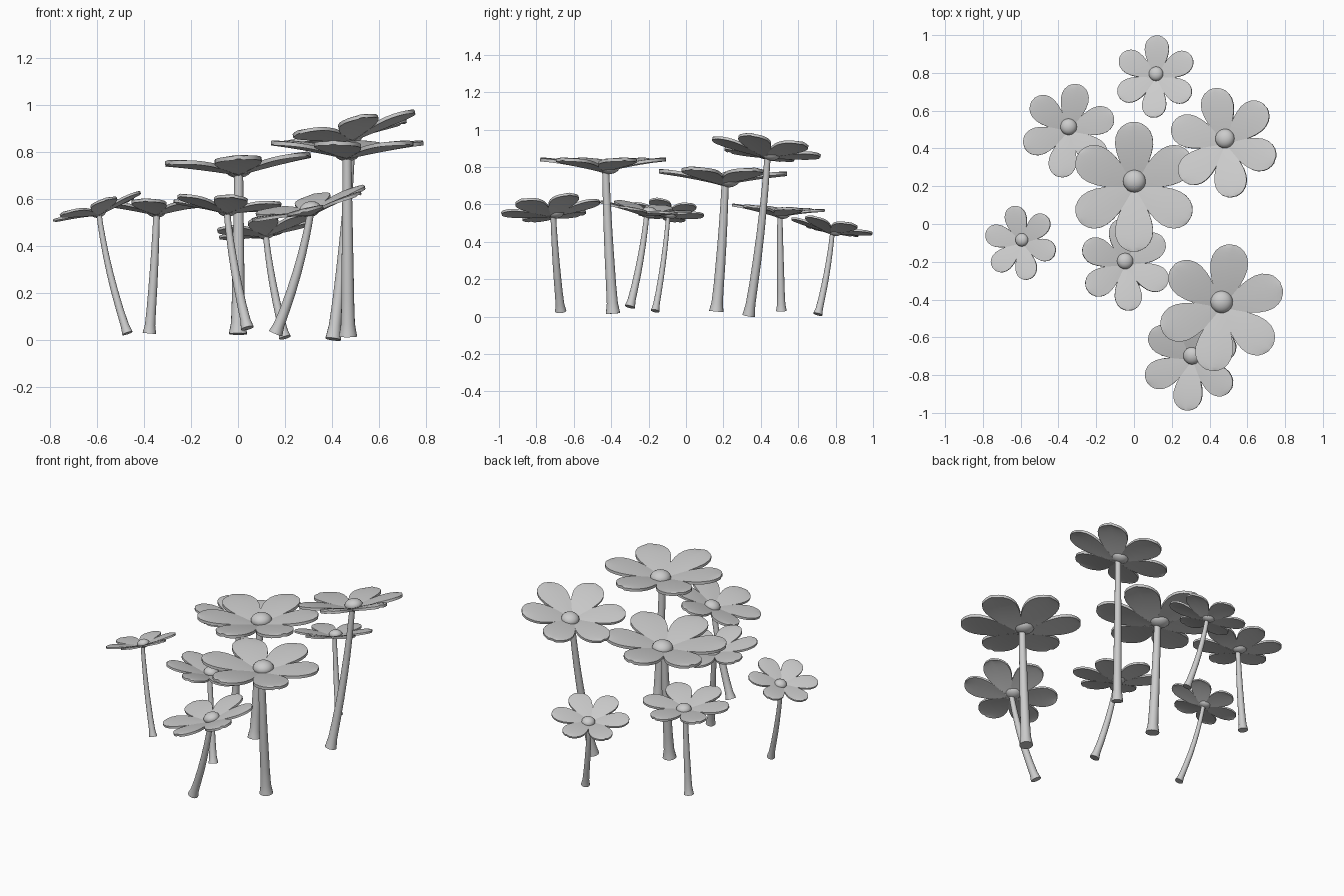
import bpy, bmesh, math
from mathutils import Vector, Matrix

if "Cube" in bpy.data.objects:
    bpy.data.objects.remove(bpy.data.objects["Cube"])

# disc centre x, y, throat z, radius, petal angle, slope x, slope y, stem base x, y, z
FLOWERS = [
    (0.113, 0.78, 0.44, 0.22, 88, 0.16, -0.19, 0.20, 0.705, 0.012),
    (-0.346, 0.494, 0.53, 0.25, 79, 0.00, -0.06, -0.377, 0.51, 0.03),
    (0.475, 0.43, 0.845, 0.295, 101, 0.21, -0.13, 0.405, 0.335, 0.005),
    (0.00, 0.197, 0.70, 0.342, 90, 0.06, -0.02, 0.00, 0.162, 0.027),
    (-0.60, -0.10, 0.53, 0.20, 103, 0.30, -0.10, -0.47, -0.165, 0.03),
    (-0.045, -0.215, 0.535, 0.245, 95, -0.07, -0.12, 0.04, -0.30, 0.052),
    (0.464, -0.443, 0.77, 0.338, 80, 0.00, 0.00, 0.468, -0.39, 0.016),
    (0.30, -0.724, 0.53, 0.265, 84, 0.26, 0.10, 0.16, -0.67, 0.03),
]
# petal outline: distance along, half width
PETAL = [(0, .03), (.12, .075), (.25, .15), (.4, .228), (.53, .272), (.66, .295),
         (.77, .286), (.86, .25), (.93, .195), (.975, .125), (1.0, .06)]


def make(name, bm, angle=40):
    bmesh.ops.recalc_face_normals(bm, faces=bm.faces)
    me = bpy.data.meshes.new(name)
    bm.to_mesh(me)
    bm.free()
    ob = bpy.data.objects.new(name, me)
    bpy.context.collection.objects.link(ob)
    bpy.ops.object.select_all(action='DESELECT')
    ob.select_set(True)
    bpy.context.view_layer.objects.active = ob
    bpy.ops.object.shade_smooth_by_angle(angle=math.radians(angle))
    return ob


def petals(name, mat, R, angle):
    # six cupped petals, each a closed thin slab
    bm = bmesh.new()
    cols = (-1, -.5, 0, .5, 1)
    th = 0.05
    for k in range(6):
        a = Matrix.Rotation(math.radians(angle + 60 * k), 4, 'Z')
        layers = []
        for dz in (0, th):
            rows = []
            for t, w in PETAL:
                z = 0.19 * (1 - (1 - t) ** 1.5) + dz
                rows.append([bm.verts.new(mat @ a @ Vector((R * t, R * w * c, R * (z - .015 * c * c * t))))
                             for c in cols])
            layers.append(rows)
        lo, hi = layers
        n, m = len(PETAL), len(cols)
        for rows in layers:
            for i in range(n - 1):
                for j in range(m - 1):
                    bm.faces.new((rows[i][j], rows[i + 1][j], rows[i + 1][j + 1], rows[i][j + 1]))
        rim = ([(i, 0) for i in range(n)] + [(n - 1, j) for j in range(1, m)]
               + [(i, m - 1) for i in range(n - 2, -1, -1)] + [(0, j) for j in range(m - 2, 0, -1)])
        for p, q in zip(rim, rim[1:] + rim[:1]):
            bm.faces.new((lo[p[0]][p[1]], lo[q[0]][q[1]], hi[q[0]][q[1]], hi[p[0]][p[1]]))
    return make(name, bm)


def stem(name, base, top, R):
    # bent tapering tube with a flared foot
    bm = bmesh.new()
    mid = base.lerp(top, 0.72)
    mid.z = (base.z + top.z) / 2
    rings, sides = [], 16
    for t, r in [(0, .115), (.025, .105), (.07, .088), (.2, .08), (.35, .076), (.5, .071),
                 (.65, .066), (.8, .061), (.9, .058), (1, .056)]:
        p = base * (1 - t) ** 2 + mid * 2 * t * (1 - t) + top * t * t
        d = (mid - base) * (1 - t) + (top - mid) * t
        q = Vector((0, 0, 1)).rotation_difference(d)
        rings.append([bm.verts.new(p + q @ Vector((R * r * math.cos(s), R * r * math.sin(s), 0)))
                      for s in (2 * math.pi * i / sides for i in range(sides))])
    for a, b in zip(rings, rings[1:]):
        for i in range(sides):
            j = (i + 1) % sides
            bm.faces.new((a[i], a[j], b[j], b[i]))
    bm.faces.new(rings[0][::-1])
    bm.faces.new(rings[-1])
    return make(name, bm)


for i, (x, y, z, R, ang, sx, sy, bx, by, bz) in enumerate(FLOWERS, 1):
    n = Vector((-sx, -sy, 1)).normalized()
    o = Vector((x - n.x * .2 * R, y - n.y * .2 * R, z))
    mat = Matrix.Translation(o) @ Vector((0, 0, 1)).rotation_difference(n).to_matrix().to_4x4()
    petals(f"petals_{i}", mat, R, ang)
    # flattened ball in the flower's middle
    bm = bmesh.new()
    bmesh.ops.create_uvsphere(bm, u_segments=20, v_segments=12, radius=1,
                              matrix=mat @ Matrix.Translation((0, .09 * R, .1 * R))
                              @ Matrix.Diagonal((.175 * R, .175 * R, .125 * R, 1)))
    make(f"flower_centre_{i}", bm)
    stem(f"stem_{i}", Vector((bx, by, bz)), mat @ Vector((0, .04 * R, .06 * R)), R)
